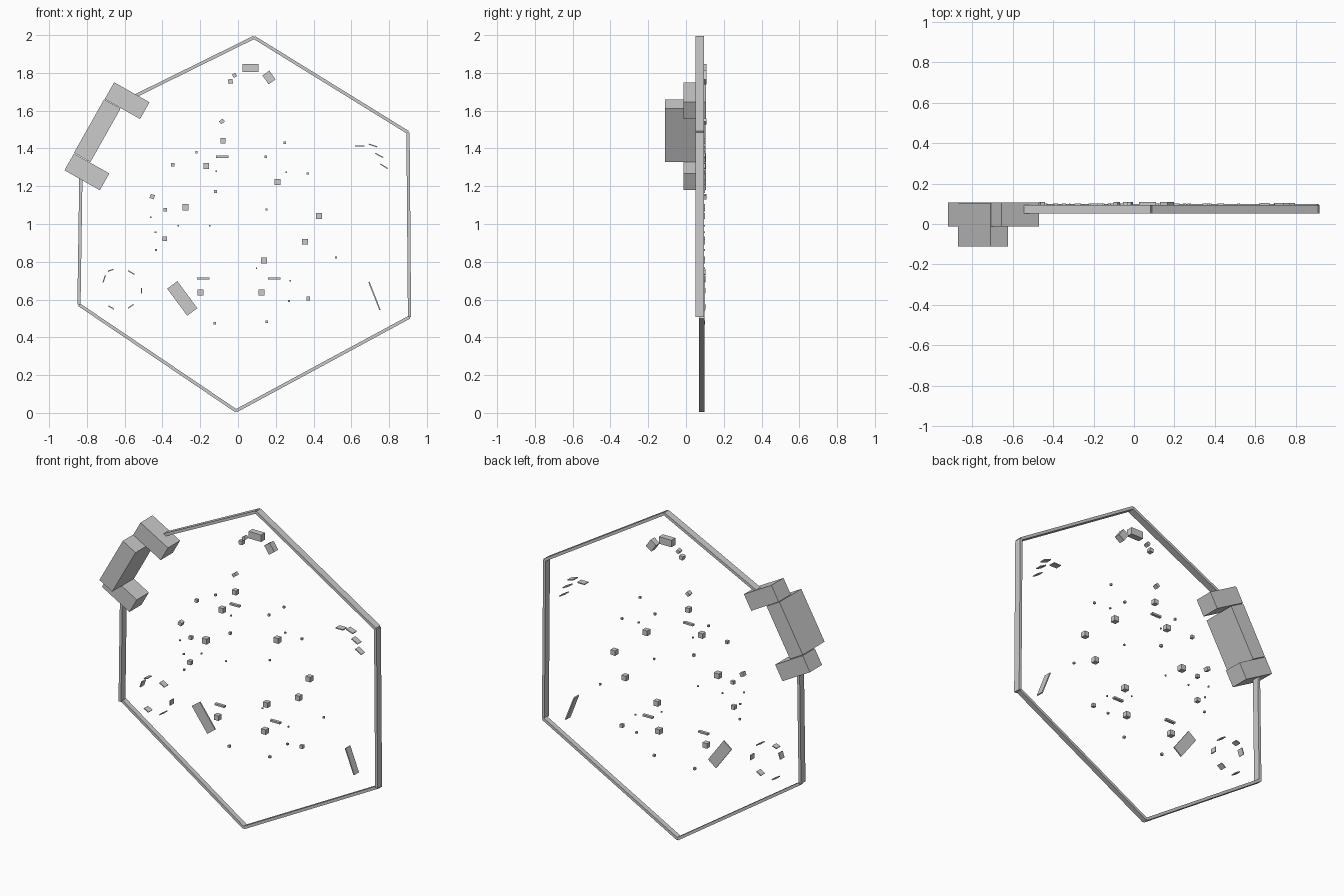
import bpy, math
from mathutils import Matrix


def box(name, x, z, w, h, y0, y1, deg=0):
    """Box drawn in the front plane, turned by deg, spanning y0..y1."""
    bpy.ops.mesh.primitive_cube_add(size=1)
    o = bpy.context.object
    o.name = name
    o.data.transform(Matrix.Translation((x, (y0 + y1) / 2, z))
                     @ Matrix.Rotation(math.radians(-deg), 4, 'Y')
                     @ Matrix.Diagonal((w, y1 - y0, h, 1)))
    return o


def bar(name, x1, z1, x2, z2, t, y0, y1):
    """Thin bar between two front-plane points."""
    return box(name, (x1 + x2) / 2, (z1 + z2) / 2,
               math.hypot(x2 - x1, z2 - z1), t, y0, y1,
               math.degrees(math.atan2(z2 - z1, x2 - x1)))


# Hexagonal frame, open where the clamp sits
frame = [(-0.54, 1.68), (0.085, 1.988), (0.90, 1.485), (0.908, 0.507),
         (-0.01, 0.011), (-0.842, 0.573), (-0.832, 1.24)]
for i, (a, b) in enumerate(zip(frame, frame[1:])):
    low = i in (3, 4)
    bar("frame_bar", *a, *b, 0.017, 0.068 if low else 0.051, 0.099 if low else 0.094)

# Clamp: thick block with a jaw at each end
box("clamp_body", -0.745, 1.494, 0.10, 0.325, -0.11, 0.103, -29.4)
box("clamp_jaw_upper", -0.587, 1.653, 0.215, 0.102, -0.013, 0.105, -29.4)
box("clamp_jaw_lower", -0.80, 1.276, 0.215, 0.102, -0.013, 0.105, -29.4)

# Large and medium cubes floating inside the frame: x, z, size
cubes = [(-0.079, 1.44, .028), (-0.168, 1.307, .031), (.21, 1.223, .032), (-.278, 1.089, .033),
         (.428, 1.043, .031), (.354, .906, .031), (-.388, .923, .024), (.137, .807, .031),
         (-.198, .638, .031), (.124, .638, .031), (-.346, 1.313, .018), (-.385, 1.075, .02),
         (.372, .606, .02), (-.119, 1.172, .015)]
# Tiny cubes
crumbs = [(-.22, 1.38, .012), (-.114, 1.28, .008), (.146, 1.355, .013), (.247, 1.43, .012),
          (.255, 1.274, .009), (.369, 1.267, .012), (-.463, 1.035, .008), (-.437, .957, .009),
          (-.317, .992, .008), (-.15, .99, .008), (.15, 1.077, .01), (-.434, .862, .011),
          (.518, .823, .011), (.098, .765, .007), (.277, .70, .008), (.27, .592, .011),
          (.151, .482, .013), (-.124, .474, .014)]
for x, z, s in cubes + crumbs:
    box("floating_cube", x, z, s, s, 0.101 - s, 0.101)

# Short flat slats
for x, z in [(-.084, 1.356), (-.185, .711), (.193, .711)]:
    box("slat", x, z, 0.066, 0.011, 0.083, 0.101)

# Turned chunks near the top and left
for x, z, w, h, deg in [(.066, 1.825, .085, .043, 0), (.164, 1.776, .045, .057, 35),
                        (-.018, 1.787, .02, .02, 30), (-.04, 1.755, .024, .024, 10),
                        (-.085, 1.543, .024, .02, 38), (-.454, 1.145, .023, .023, -20)]:
    box("chunk", x, z, w, h, 0.07 if w > .04 else 0.08, 0.108, deg)

# Leaning plate and upright strip in the lower corners
box("plate", -.295, .606, 0.178, 0.067, 0.085, 0.093, -53.5)
bar("strip", .693, .694, .752, .544, 0.007, 0.055, 0.10)

# Thin tiles standing edge-on: ring on the left, fan on the right
tiles = [(-.702, .727, -.715, .69), (-.688, .75, -.66, .76), (-.582, .753, -.549, .733),
         (-.51, .662, -.51, .632), (-.687, .567, -.657, .55), (-.582, .555, -.553, .574),
         (.62, 1.412, .669, 1.412), (.692, 1.423, .737, 1.408), (.727, 1.374, .769, 1.352),
         (.753, 1.318, .793, 1.293)]
for t in tiles:
    bar("tile", *t, 0.006, 0.065, 0.103)
